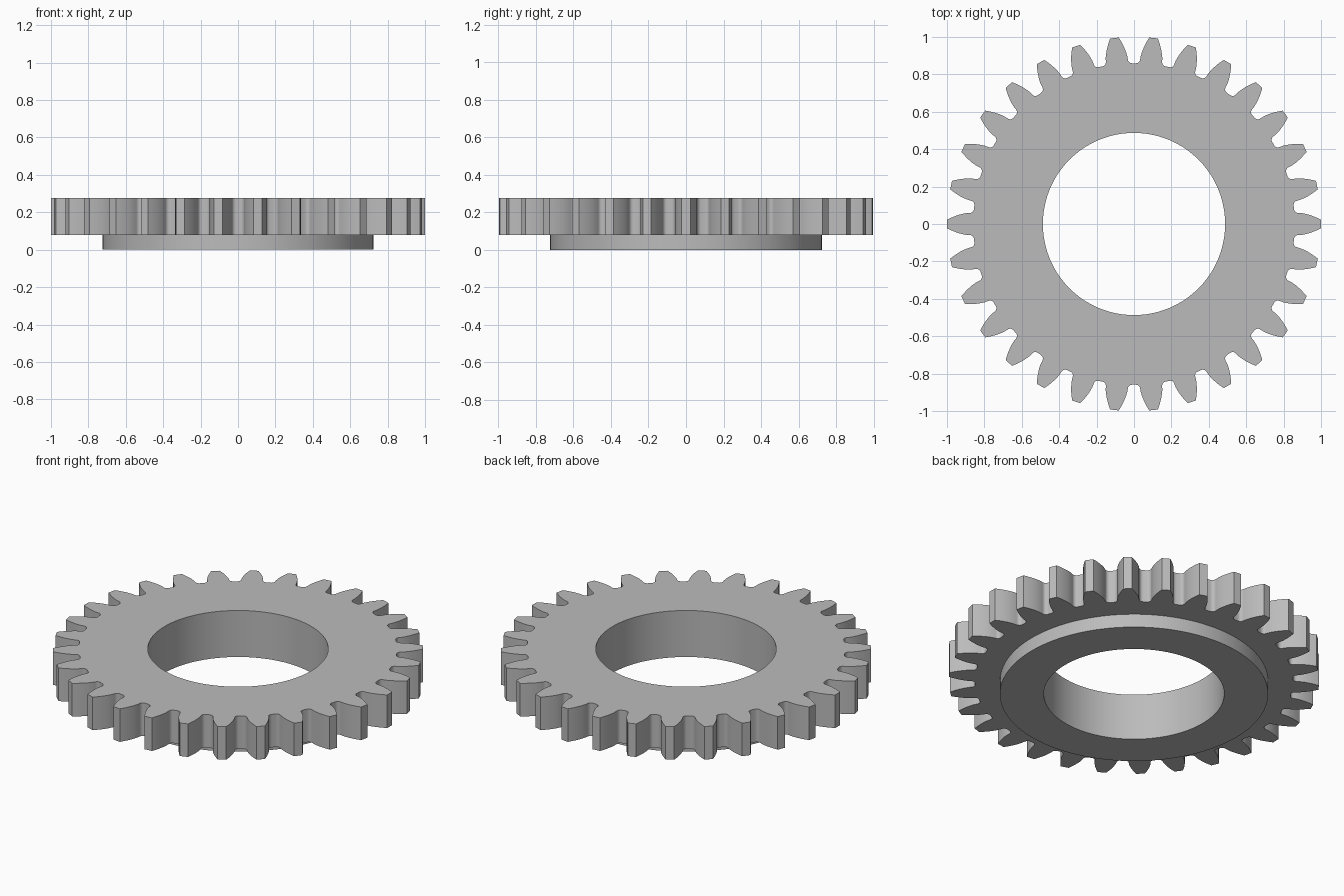
import bpy, bmesh, math

cube = bpy.data.objects.get("Cube")
if cube:
    bpy.data.objects.remove(cube, do_unlink=True)

# Gear proportions
TEETH = 30
TIP_R = 1.0
MODULE = 2 * TIP_R / (TEETH + 2)
PITCH_R = MODULE * TEETH / 2
ROOT_R = PITCH_R - 1.25 * MODULE
PRESSURE = math.radians(20)
BASE_R = PITCH_R * math.cos(PRESSURE)
BORE_R, HUB_R = 0.487, 0.724
HUB_Z, TOP_Z = 0.08, 0.277


def involute(angle):
    return math.tan(angle) - angle


def half_tooth():
    """(angle, radius) pairs from the middle of a root gap up to a tooth tip."""
    half_pitch = math.pi / TEETH
    base_half = half_pitch / 2 + involute(PRESSURE)
    fillet = (BASE_R - ROOT_R) / ROOT_R
    points = [(half_pitch, ROOT_R)]
    # Rounded root corner
    steps = 6
    for i in range(steps):
        t = i / steps * math.pi / 2
        points.append((base_half + fillet * (1 - math.sin(t)),
                       ROOT_R + (BASE_R - ROOT_R) * (1 - math.cos(t))))
    # Involute flank
    for i in range(steps + 1):
        r = BASE_R + (TIP_R - BASE_R) * i / steps
        points.append((base_half - involute(math.acos(BASE_R / r)), r))
    return points


# Whole outline as (angle, radius)
half = half_tooth()
tooth = [(-a, r) for a, r in half] + [(a, r) for a, r in reversed(half[1:])]
outline = [(a + k * math.tau / TEETH, r) for k in range(TEETH) for a, r in tooth]

# Closed section: toothed rim, hub step below, bore through the middle
section = [(BORE_R, TOP_Z), (None, TOP_Z), (None, HUB_Z),
           (HUB_R, HUB_Z), (HUB_R, 0), (BORE_R, 0)]
bm = bmesh.new()
rings = []
for radius, z in section:
    rings.append([bm.verts.new(((radius or r) * math.cos(a),
                                (radius or r) * math.sin(a), z))
                  for a, r in outline])
count = len(outline)
for s, ring in enumerate(rings):
    after = rings[(s + 1) % len(rings)]
    for i in range(count):
        j = (i + 1) % count
        bm.faces.new((ring[i], after[i], after[j], ring[j]))
bmesh.ops.recalc_face_normals(bm, faces=bm.faces)

mesh = bpy.data.meshes.new("spur_gear")
bm.to_mesh(mesh)
bm.free()
gear = bpy.data.objects.new("spur_gear", mesh)
bpy.context.collection.objects.link(gear)

# Plain grey metal
grey = bpy.data.materials.new("grey_metal")
grey.use_nodes = True
colour = (0.5, 0.5, 0.5, 1)
grey.diffuse_color = colour
grey.node_tree.nodes["Principled BSDF"].inputs["Base Color"].default_value = colour
mesh.materials.append(grey)

# Smooth curves, crisp edges
bpy.ops.object.select_all(action='DESELECT')
gear.select_set(True)
bpy.context.view_layer.objects.active = gear
bpy.ops.object.shade_smooth_by_angle(angle=math.radians(30))
